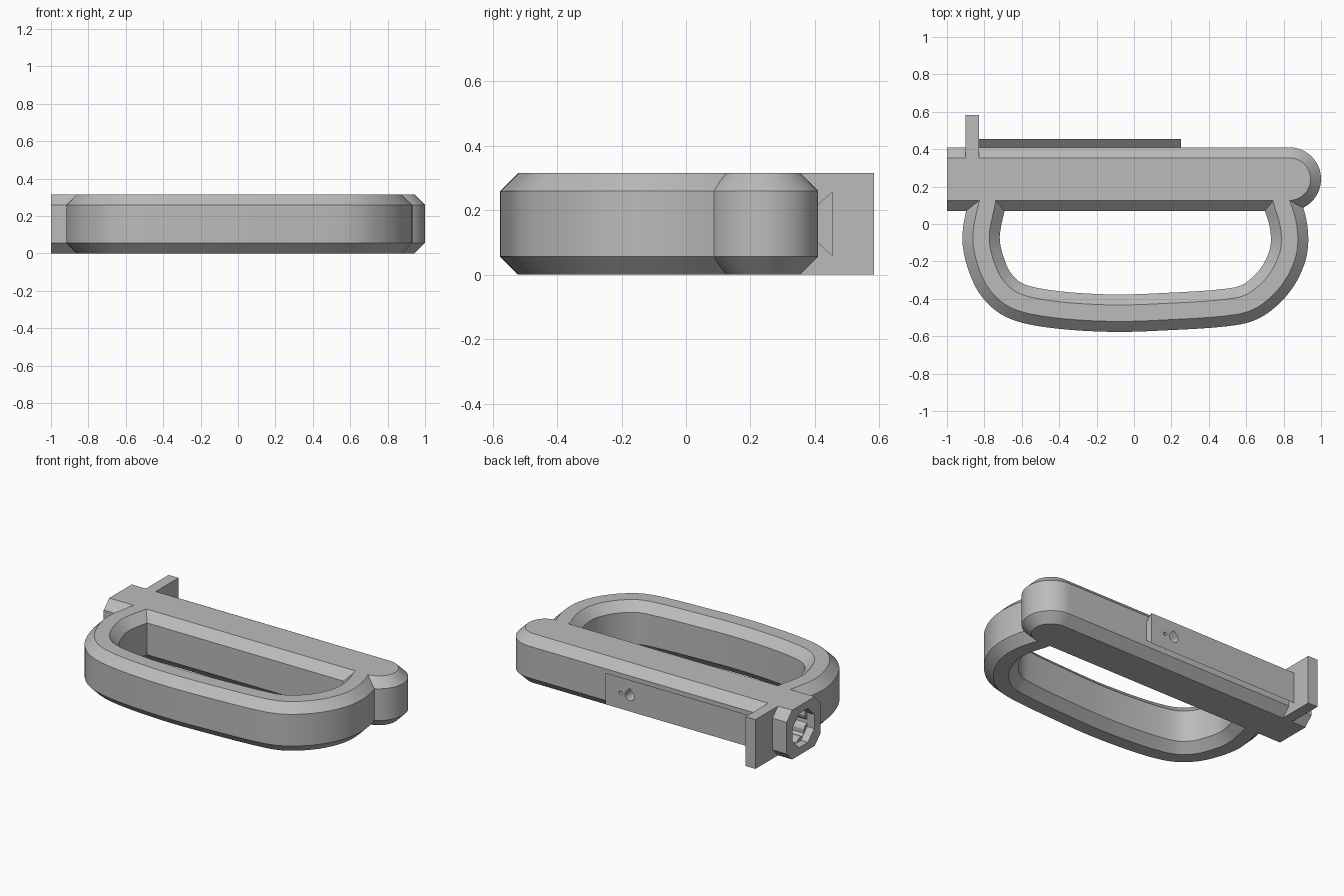
import bpy, bmesh
from math import sin, cos, pi, radians
from mathutils import Vector

if "Cube" in bpy.data.objects:
    bpy.data.objects.remove(bpy.data.objects["Cube"], do_unlink=True)

H, BEVEL = 0.315, 0.056      # overall height, chamfer size
BAR_Y, BAR_R = 0.24, 0.17    # bar axis and half width
MID = H / 2

grey = bpy.data.materials.new("plain grey")
grey.use_nodes = True
grey.diffuse_color = (0.5, 0.5, 0.5, 1)
grey.node_tree.nodes["Principled BSDF"].inputs["Base Color"].default_value = grey.diffuse_color


def loft(name, rings):
    """Closed skin over a row of matching point loops."""
    bm = bmesh.new()
    loops = [[bm.verts.new(p) for p in ring] for ring in rings]
    n = len(loops[0])
    for a, b in zip(loops, loops[1:]):
        for i in range(n):
            j = (i + 1) % n
            bm.faces.new((a[i], a[j], b[j], b[i]))
    bm.faces.new(loops[0])
    bm.faces.new(loops[-1])
    bmesh.ops.recalc_face_normals(bm, faces=bm.faces)
    mesh = bpy.data.meshes.new(name)
    bm.to_mesh(mesh)
    bm.free()
    mesh.materials.append(grey)
    obj = bpy.data.objects.new(name, mesh)
    bpy.context.collection.objects.link(obj)
    return obj


def activate(obj):
    bpy.ops.object.select_all(action='DESELECT')
    obj.select_set(True)
    bpy.context.view_layer.objects.active = obj


def cut(obj, cutter):
    cutter.hide_render = True
    mod = obj.modifiers.new("cut", 'BOOLEAN')
    mod.operation, mod.solver, mod.object = 'DIFFERENCE', 'EXACT', cutter
    activate(obj)
    bpy.ops.object.modifier_apply(modifier=mod.name)


def along_x(name, profile, x0, x1):
    return loft(name, [[(x, y, z) for y, z in profile] for x in (x0, x1)])


def along_y(name, profile, y0, y1):
    return loft(name, [[(x, y, z) for x, z in profile] for y in (y0, y1)])


# Main bar: square left end, round right end, chamfered rims
def bar_outline(inset, z):
    r = BAR_R - inset
    arc = [(0.83 + r * cos(t), BAR_Y + r * sin(t), z)
           for t in (-pi / 2 + pi * i / 32 for i in range(33))]
    return [(-1, BAR_Y - r, z)] + arc + [(-1, BAR_Y + r, z)]


levels = [(BEVEL, 0), (0, BEVEL), (0, H - BEVEL), (BEVEL, H)]
bar = loft("handle_bar", [bar_outline(c, z) for c, z in levels])

# Hand guard: chamfered section swept along a smooth path
path = [Vector(p) for p in (
    (-0.755, 0.25), (-0.782, 0.128), (-0.818, -0.07), (-0.785, -0.23), (-0.72, -0.345),
    (-0.61, -0.42), (-0.4, -0.46), (-0.1, -0.477), (0.2, -0.467), (0.45, -0.451),
    (0.6, -0.425), (0.7, -0.36), (0.775, -0.27), (0.82, -0.17), (0.832, -0.08),
    (0.82, 0.02), (0.785, 0.128), (0.75, 0.22))]


def spline(points, steps):
    """Smooth points and directions through the inner control points."""
    out = []
    for a, b, c, d in zip(points, points[1:], points[2:], points[3:]):
        for i in range(steps):
            t = i / steps
            k1, k2, k3 = c - a, 2 * a - 5 * b + 4 * c - d, 3 * b - a - 3 * c + d
            out.append((b + (k1 * t + k2 * t * t + k3 * t ** 3) / 2,
                        k1 + 2 * k2 * t + 3 * k3 * t * t))
    out.append((points[-2], points[-1] - points[-3]))
    return out


W = 0.1
section = [(-W, BEVEL), (-W, H - BEVEL), (BEVEL - W, H), (W - BEVEL, H),
           (W, H - BEVEL), (W, BEVEL), (W - BEVEL, 0), (BEVEL - W, 0)]
rings = []
for point, direction in spline(path, 5):
    side = Vector((-direction.y, direction.x)).normalized()
    rings.append([(*(point + side * s), z) for s, z in section])
for k in (0, -1):     # square the ends off inside the bar wall
    rings[k] = [(x, path[1].y, z) for x, y, z in rings[k]]
guard = loft("hand_guard", rings)

# Dovetail rail on the back and the stop tab beside it
rail = along_x("dovetail_rail", [(0.4, 0.105), (0.455, 0.057), (0.455, 0.258), (0.4, 0.21)],
               -0.835, 0.25)
tab = along_x("stop_tab", [(0.354, 0), (0.583, 0), (0.583, H), (0.354, H)], -0.9, -0.83)


# Socket in the left end, with grooves behind an eight-sided mouth
def around(count, radius, turn=0):
    return [(BAR_Y + radius(i) * cos(2 * pi * i / count + turn),
             MID + radius(i) * sin(2 * pi * i / count + turn)) for i in range(count)]


mouth = along_x("mouth_cutter", around(8, lambda i: 0.118, pi / 8), -1.05, -0.95)
bore = along_x("bore_cutter", around(32, lambda i: 0.108 if i % 4 < 2 else 0.092), -1.06, 0.2)

# Teardrop hole and pin hole through the rail
r = 0.032
tear = [(0.08 + r * cos(t), MID + r * sin(t))
        for t in (radians(135 + 270 * i / 24) for i in range(25))]
teardrop = along_y("teardrop_cutter", tear + [(0.08, MID + r * 1.42)], 0.25, 0.5)
pin = along_y("pin_cutter", [(0.145 + 0.012 * cos(i * pi / 6), MID + 0.012 * sin(i * pi / 6))
                             for i in range(12)], 0.37, 0.5)

for cutter in (mouth, bore, teardrop, pin):
    cut(bar, cutter)
for cutter in (teardrop, pin):
    cut(rail, cutter)
for cutter in (mouth, bore, teardrop, pin):
    bpy.data.objects.remove(cutter, do_unlink=True)

for part in (bar, guard, rail):
    activate(part)
    bpy.ops.object.shade_smooth_by_angle(angle=radians(25))
